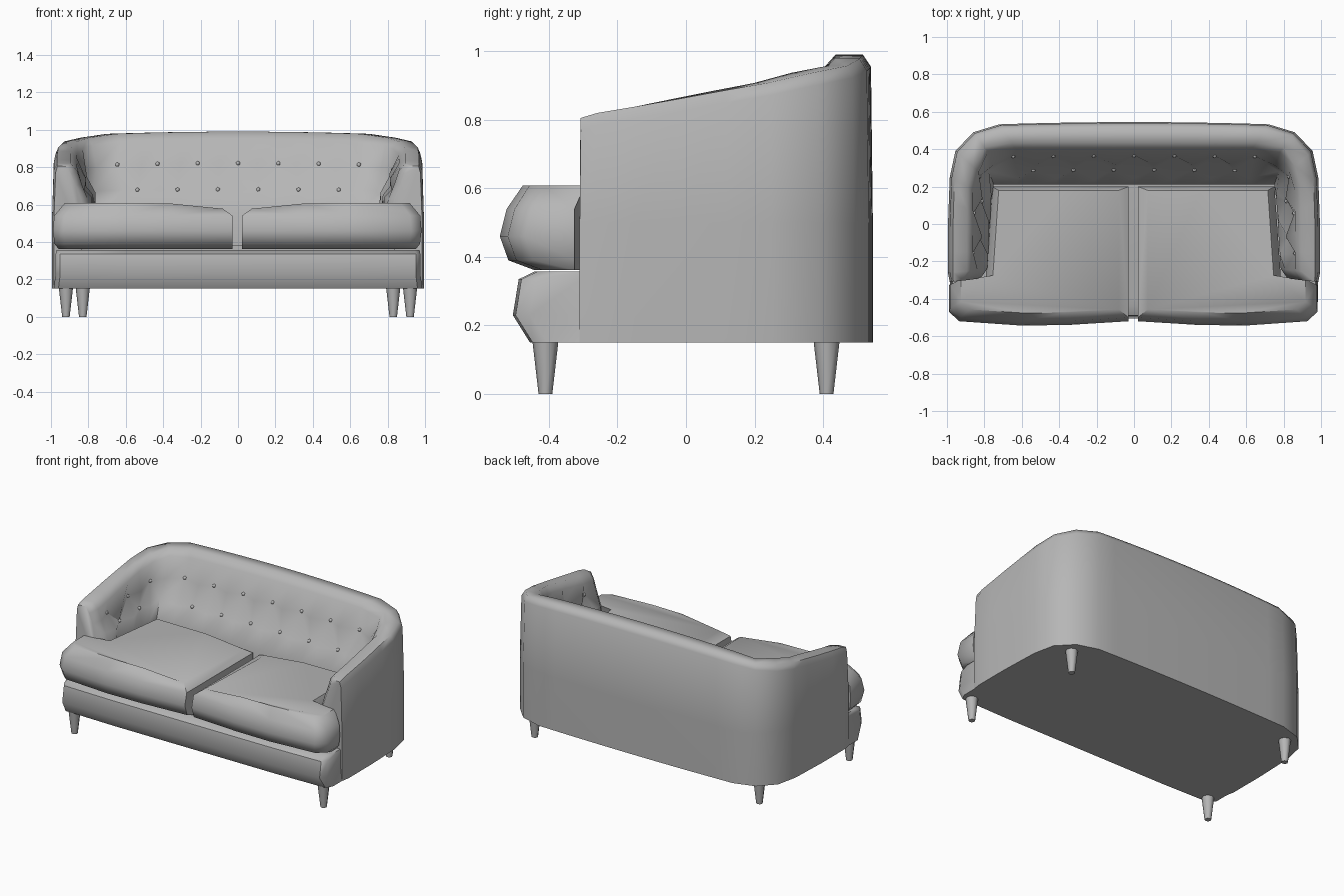
import bpy, bmesh, math
from mathutils import Vector

if "Cube" in bpy.data.objects:
    bpy.data.objects.remove(bpy.data.objects["Cube"])

grey = bpy.data.materials.new("grey fabric")
grey.diffuse_color = (0.47, 0.47, 0.47, 1)
grey.use_nodes = True
grey.node_tree.nodes["Principled BSDF"].inputs["Base Color"].default_value = grey.diffuse_color


def finish(name, bm, angle=50):
    bmesh.ops.recalc_face_normals(bm, faces=bm.faces)
    me = bpy.data.meshes.new(name)
    bm.to_mesh(me)
    bm.free()
    me.materials.append(grey)
    ob = bpy.data.objects.new(name, me)
    bpy.context.collection.objects.link(ob)
    bpy.ops.object.select_all(action='DESELECT')
    ob.select_set(True)
    bpy.context.view_layer.objects.active = ob
    bpy.ops.object.shade_smooth_by_angle(angle=math.radians(angle))
    return ob


def stack(name, rings, angle=50):
    """Skin a stack of closed outlines and cap both ends."""
    bm = bmesh.new()
    vs = [[bm.verts.new(p) for p in r] for r in rings]
    n = len(rings[0])
    for a, b in zip(vs, vs[1:]):
        for i in range(n):
            k = (i + 1) % n
            bm.faces.new((a[i], a[k], b[k], b[i]))
    bm.faces.new(vs[0])
    bm.faces.new(vs[-1])
    return finish(name, bm, angle)


# Plan stations of the wraparound shell, from back centre to arm front:
# outer x, y | inner top edge x, y | seat line x, y | top height
half = [(j * .12, .545 - .012 * (j / 6) ** 2, j * .105, .40, j * .105, .21,
         .99 - .012 * (j / 6) ** 2) for j in range(7)]
half += [(.86, .49, .78, .385, .75, .21, .957),
         (.955, .39, .83, .28, .76, .14, .937),
         (.985, .25, .86, .18, .765, .08, .907),
         (.99, .12, .86, .07, .77, 0, .885),
         (.995, -.02, .86, -.05, .775, -.09, .860),
         (.995, -.15, .86, -.15, .78, -.17, .838),
         (.995, -.26, .86, -.25, .785, -.24, .820),
         (.985, -.31, .89, -.30, .82, -.29, .805)]
LAST = len(half) - 1
order = [(j, 1) for j in range(LAST, -1, -1)] + [(j, -1) for j in range(1, LAST + 1)]
buttons = []


def section(j, side):
    xo, yo, xt, yt, xs, ys, zt = half[j]
    o, t, s = Vector((xo, yo, 0)), Vector((xt, yt, 0)), Vector((xs, ys, 0))
    out = (o - t).normalized()

    def at(p, z):
        return Vector((p.x * side, p.y, z))
    pts = [at(o, .15), at(o, .5), at(o * .99, zt - .035),
           at(o.lerp(t, .2), zt), at(o.lerp(t, .75), zt), at(t, zt - .04)]
    # two rows of alternating tufts
    for row, (down, lean) in enumerate(((.35, .32), (.73, .72))):
        z = (zt - .04) * (1 - down) + .58 * down
        p = t.lerp(s, lean)
        if j < LAST - 1:
            pin = j % 2 == row
            p = p + out * (.028 if pin else -.022)
            if pin and j != 7:
                buttons.append(at(p, z))
        pts.append(at(p, z))
    return pts + [at(s, .56), at(s, .38)]


# Back and arms in one shell
bm = bmesh.new()
cols = [[bm.verts.new(p) for p in section(*o)] for o in order]
for c, (a, b) in enumerate(zip(cols, cols[1:])):
    for k in range(len(a) - 1):
        if k == 6:  # diamond folds run from button to button
            if order[c][0] % 2 == 0:
                bm.faces.new((a[6], b[6], b[7]))
                bm.faces.new((a[6], b[7], a[7]))
            else:
                bm.faces.new((a[6], b[6], a[7]))
                bm.faces.new((b[6], b[7], a[7]))
        else:
            bm.faces.new((a[k], b[k], b[k + 1], a[k + 1]))
bm.faces.new(cols[0])
bm.faces.new(cols[-1])
finish("back_and_arms", bm, 60)

# Tufting buttons
bm = bmesh.new()
for p in buttons:
    res = bmesh.ops.create_icosphere(bm, subdivisions=1, radius=.013)
    bmesh.ops.translate(bm, verts=res["verts"], vec=p)
finish("buttons", bm)

# Base with rounded front rail, following the shell outline
rings = []
for z, yf, k in ((.15, -.455, 1), (.23, -.505, .99), (.335, -.488, .99), (.358, -.44, .985)):
    r = [(half[j][0] * s * k, half[j][1] * k, z) for j, s in order]
    front = [(.985, yf + .05), (.96, yf + .008), (.6, yf)]
    r += [(-x * k, y, z) for x, y in front]
    r += [(x * k, y, z) for x, y in reversed(front)]
    rings.append(r)
stack("base", rings)

# T-shaped seat cushions
outline = [(.025, .2), (.35, .2), (.755, .2), (.79, -.30), (.90, -.318), (.985, -.325),
           (.985, -.47), (.93, -.52), (.60, -.543), (.35, -.54), (.025, -.52)]
for side, label in ((-1, "left"), (1, "right")):
    rings = []
    for z, d in ((.362, .10), (.39, .025), (.46, 0), (.54, .02)):
        rings.append([((x - (d * .3 if x > .85 else 0)) * side - .004,
                       y + (d if y < -.4 else 0), z) for x, y in outline])
    # crowned top
    crown = []
    for x, y in outline:
        cx, cy = .46 + (x - .46) * .88, -.15 + (y + .15) * .83
        if y > 0:
            cy = y - .02
        crown.append((cx * side - .004, cy, .57 + .038 * min(1, cx / .38) - (.02 if y > 0 else 0)))
    rings.append(crown)
    stack(label + "_seat_cushion", rings)

# Tapered legs
for name, x, y in (("front", .92, -.41), ("back", .83, .41)):
    for side, label in ((-1, "left"), (1, "right")):
        stack(f"{name}_{label}_leg",
              [[(x * side + r * math.cos(a * math.pi / 4), y + r * math.sin(a * math.pi / 4), z)
                for a in range(8)] for z, r in ((0, .02), (.155, .038))])
